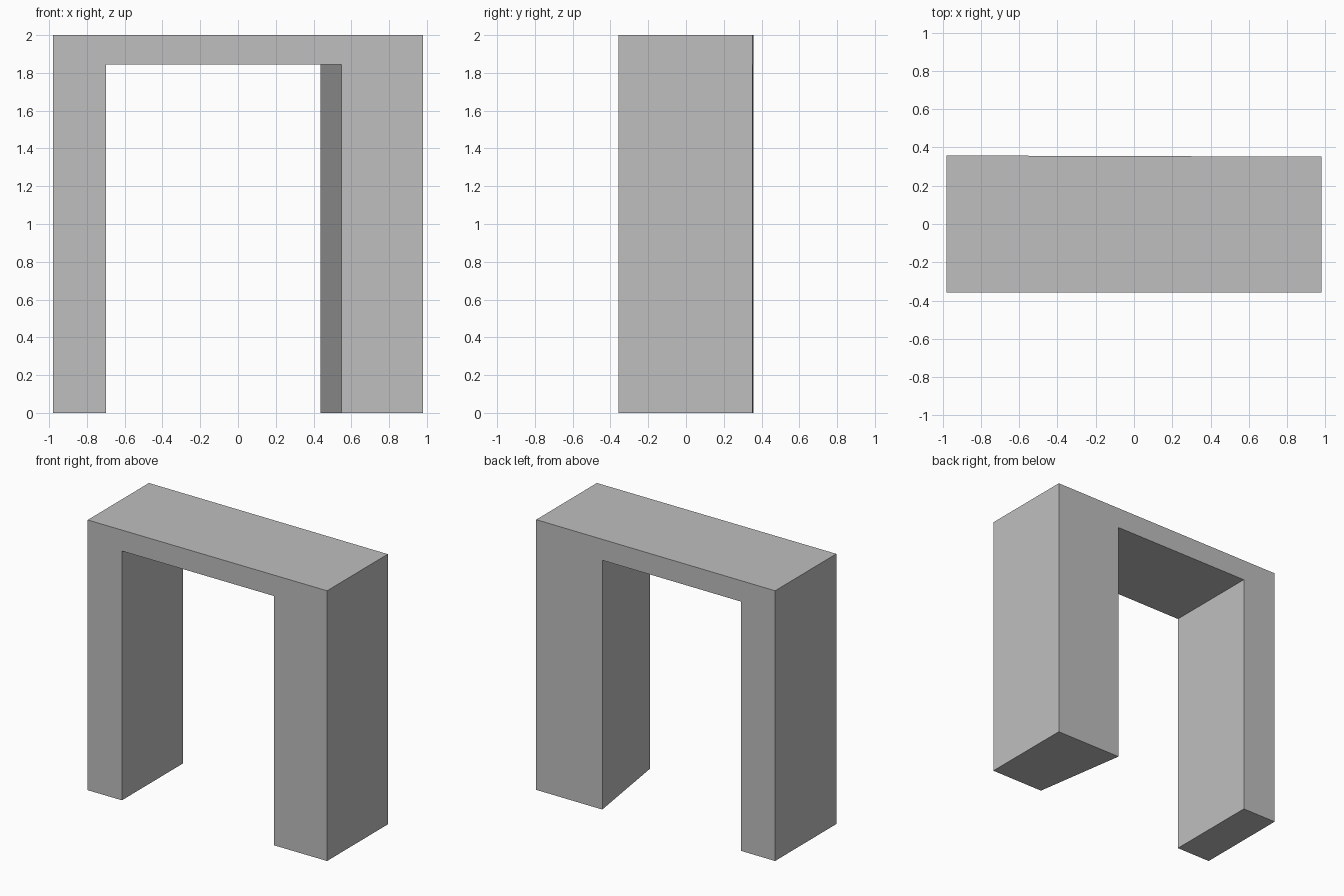
import bpy
import bmesh

cube = bpy.data.objects.get("Cube")
if cube:
    bpy.data.objects.remove(cube, do_unlink=True)

# Plain grey stone
GREY = (0.52, 0.52, 0.52, 1.0)
stone = bpy.data.materials.new("grey_stone")
stone.use_nodes = True
stone.diffuse_color = GREY
stone.node_tree.nodes["Principled BSDF"].inputs["Base Color"].default_value = GREY

# Overall sizes
HALF_WIDTH = 0.98
HEIGHT = 2.0
OPENING_TOP = 1.845
OPENING_RIGHT = -0.70
FRONT_Y = -0.358


def doorway_outline(opening_left):
    """Outline of the arch in x and z, with the given left jamb position."""
    return [
        (-HALF_WIDTH, 0), (OPENING_RIGHT, 0),
        (OPENING_RIGHT, OPENING_TOP), (opening_left, OPENING_TOP),
        (opening_left, 0), (HALF_WIDTH, 0),
        (HALF_WIDTH, HEIGHT), (-HALF_WIDTH, HEIGHT),
    ]


def back_y(x):
    """The back wall runs very slightly out of square."""
    return 0.355 - 0.003 * x / HALF_WIDTH


# Arch: front and back outlines joined, so the left jamb is splayed
bm = bmesh.new()
front = [bm.verts.new((x, FRONT_Y, z)) for x, z in doorway_outline(0.547)]
back = [bm.verts.new((x, back_y(x), z)) for x, z in doorway_outline(0.438)]
bm.faces.new(front)
bm.faces.new(reversed(back))
count = len(front)
for i in range(count):
    j = (i + 1) % count
    bm.faces.new((front[j], front[i], back[i], back[j]))
bmesh.ops.recalc_face_normals(bm, faces=bm.faces)

mesh = bpy.data.meshes.new("doorway_arch")
bm.to_mesh(mesh)
bm.free()
mesh.materials.append(stone)
arch = bpy.data.objects.new("doorway_arch", mesh)
bpy.context.collection.objects.link(arch)
